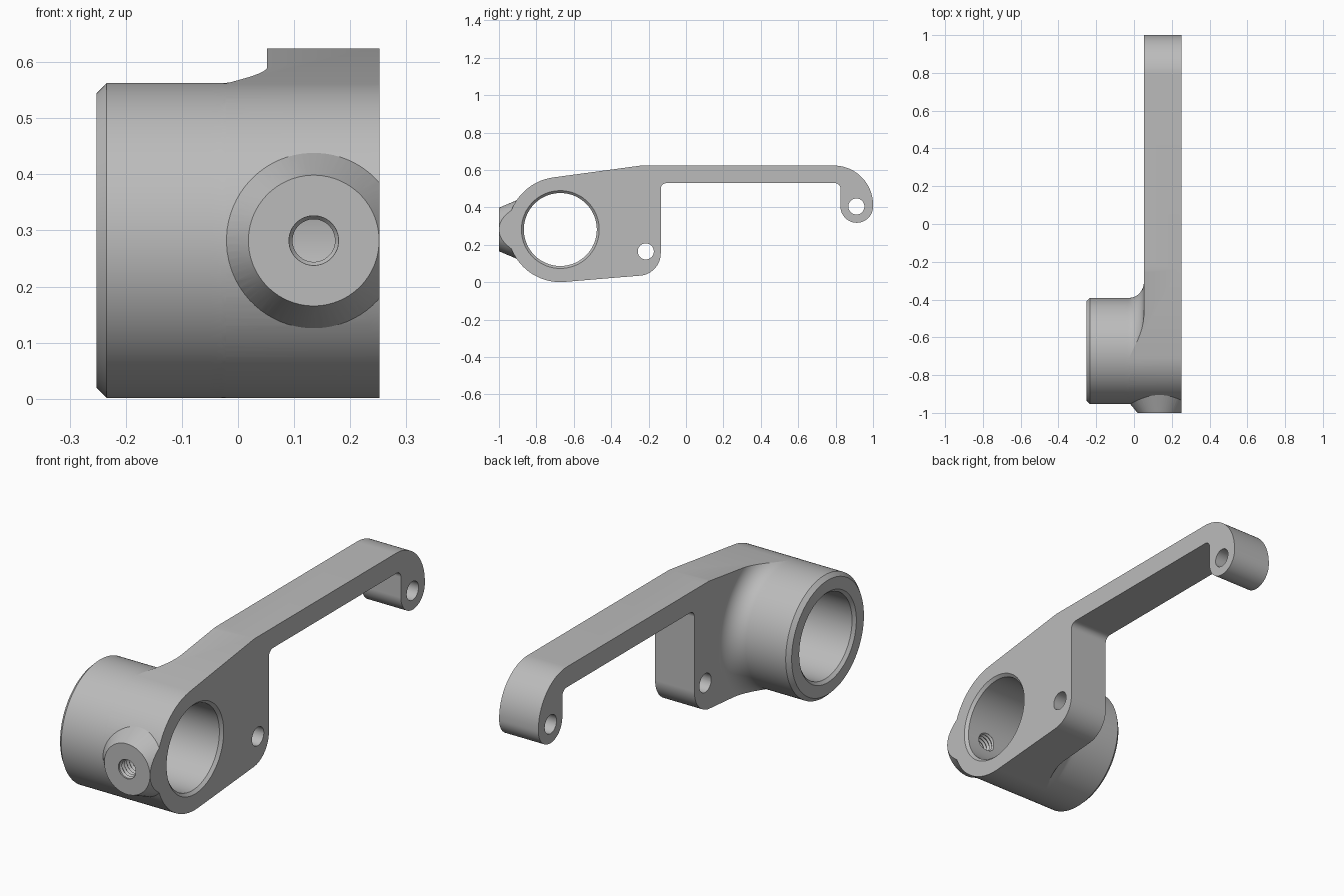
import bpy, bmesh, math
from math import cos, sin, radians, sqrt, atan2, acos, degrees, hypot

if "Cube" in bpy.data.objects:
    bpy.data.objects.remove(bpy.data.objects["Cube"])

CY, CZ, R = -0.672, 0.282, 0.281        # collar centre and outer radius
X0, X1, ARM_X = -0.252, 0.252, 0.052    # collar ends, inner face of arm
BORE, CH = 0.195, 0.018
BOSS_X, TIP = 0.135, -1.0
FILLET = 0.082

grey = bpy.data.materials.new("plain grey")
grey.use_nodes = True
grey.diffuse_color = (0.5, 0.5, 0.5, 1)
grey.node_tree.nodes["Principled BSDF"].inputs["Base Color"].default_value = (0.5, 0.5, 0.5, 1)


def finish(name, bm):
    bmesh.ops.recalc_face_normals(bm, faces=bm.faces)
    me = bpy.data.meshes.new(name)
    bm.to_mesh(me)
    bm.free()
    me.materials.append(grey)
    ob = bpy.data.objects.new(name, me)
    bpy.context.collection.objects.link(ob)
    return ob


def loft(bm, rings):
    """Closed skin over a list of rings of points."""
    rows = [[bm.verts.new(p) for p in ring] for ring in rings]
    n = len(rows[0])
    for a, b in zip(rows, rows[1:]):
        for i in range(n):
            j = (i + 1) % n
            bm.faces.new((a[i], a[j], b[j], b[i]))
    bm.faces.new(rows[0])
    bm.faces.new(rows[-1])
    return rows


def turned(name, pts, y, z, n=96):
    """Solid turned about an axis along x; pts are (x, radius)."""
    bm = bmesh.new()
    angles = [2 * math.pi * (i + 0.5) / n for i in range(n)]
    loft(bm, [[(x, y + r * cos(a), z + r * sin(a)) for a in angles] for x, r in pts])
    return finish(name, bm)


def combine(target, tool, operation):
    mod = target.modifiers.new("combine", 'BOOLEAN')
    mod.operation, mod.object, mod.solver = operation, tool, 'EXACT'
    bpy.context.view_layer.objects.active = target
    bpy.ops.object.modifier_apply(modifier=mod.name)
    bpy.data.objects.remove(tool)


def arc(cy, cz, r, a0, a1, n=20):
    return [(cy + r * cos(radians(a0 + (a1 - a0) * i / n)),
             cz + r * sin(radians(a0 + (a1 - a0) * i / n))) for i in range(n + 1)]


# Side outline: collar arc, sloping top, long arm, hook, lower lug
peak = (-0.24, 0.624)
lug_y, lug_z, lug_r = -0.255, 0.155, 0.12
dy, dz = peak[0] - CY, peak[1] - CZ
top_angle = degrees(atan2(dz, dy) + acos(R / hypot(dy, dz)))
dy, dz = lug_y - CY, lug_z - CZ
low_angle = degrees(atan2(dz, dy) - acos((R - lug_r) / hypot(dy, dz)))
outline = arc(CY, CZ, R, low_angle + 360, top_angle, 60)
outline += [peak]
outline += arc(0.79, 0.414, 0.21, 90, 0, 28)
outline += arc(0.913, 0.405, 0.087, 0, -180, 32)
outline += arc(0.796, 0.50, 0.03, 0, 90, 12)
outline += arc(-0.105, 0.50, 0.03, 90, 180, 12)
outline += arc(lug_y, lug_z, lug_r, 0, low_angle, 24)

# Arm, extruded and chamfered on its outer face
bm = bmesh.new()
rows = loft(bm, [[(x, y, z) for y, z in outline] for x in (-0.06, X1)])
rim = [e for e in bm.edges if all(v in set(rows[1]) for v in e.verts)]
bmesh.ops.bevel(bm, geom=rim, offset=CH, segments=1, affect='EDGES', clamp_overlap=False)
bracket = finish("lever_bracket", bm)

# Concave fillet where the arm's inner face meets the collar
sweep = [(ARM_X - FILLET + FILLET * sin(radians(a)), R - 0.0004 + FILLET * (1 - cos(radians(a))))
         for a in range(0, 91, 6)]
blend = turned("fillet_blend", [(-0.05, R - 0.0004)] + sweep + [(ARM_X, 2.5), (0.4, 2.5)], CY, CZ)
combine(bracket, blend, 'INTERSECT')

# Collar tube
collar = turned("collar", [(X0, R - CH), (X0 + CH, R - 0.0004), (0.1, R - 0.0004)], CY, CZ)
combine(bracket, collar, 'UNION')

# Screw boss: flared round pad that settles on the collar
bm = bmesh.new()
angles = [2 * math.pi * (i + 0.5) / 72 for i in range(72)]
r_tip, r_base = 0.1165, 0.158
loft(bm, [
    [(BOSS_X + r_tip * cos(a), TIP, CZ + r_tip * sin(a)) for a in angles],
    [(BOSS_X + r_base * cos(a), CY + 0.003 - sqrt(R ** 2 - (r_base * sin(a)) ** 2),
      CZ + r_base * sin(a)) for a in angles],
    [(BOSS_X + r_base * cos(a), -0.75, CZ + r_base * sin(a)) for a in angles]])
bmesh.ops.triangulate(bm, faces=[f for f in bm.faces if len(f.verts) == 4])
bmesh.ops.bisect_plane(bm, geom=bm.verts[:] + bm.edges[:] + bm.faces[:],
                       plane_co=(X1, 0, 0), plane_no=(1, 0, 0), clear_outer=True)
bmesh.ops.holes_fill(bm, edges=[e for e in bm.edges if e.is_boundary], sides=0)
combine(bracket, finish("screw_boss", bm), 'UNION')

# Main bore with chamfered mouths
c = 0.013
bore = turned("bore", [(X0 - c, BORE + 2 * c), (X0 + c, BORE), (X1 - c, BORE),
                       (X1 + c, BORE + 2 * c)], CY, CZ)
combine(bracket, bore, 'DIFFERENCE')

# Pivot hole in the lug and pin hole in the hook
for y, z in ((-0.215, 0.165), (0.911, 0.405)):
    combine(bracket, turned("pin_hole", [(-0.4, 0.043), (0.4, 0.043)], y, z, 40), 'DIFFERENCE')

# Threaded screw hole, turned along x then swung to point along y
thread = [(-0.05, 0.04)] + [(i * 0.009, 0.045 if i % 2 else 0.038) for i in range(1, 20)]
tap = turned("screw_thread", thread, 0, 0, 40)
tap.rotation_euler = (0, 0, math.pi / 2)
tap.location = (BOSS_X, TIP, CZ)
bpy.context.view_layer.update()
combine(bracket, tap, 'DIFFERENCE')

# Smooth curved faces, keep machined edges crisp
bpy.ops.object.select_all(action='DESELECT')
bracket.select_set(True)
bpy.context.view_layer.objects.active = bracket
bpy.ops.object.shade_smooth_by_angle(angle=radians(25))
weighted = bracket.modifiers.new("weighted", 'WEIGHTED_NORMAL')
weighted.keep_sharp = True
